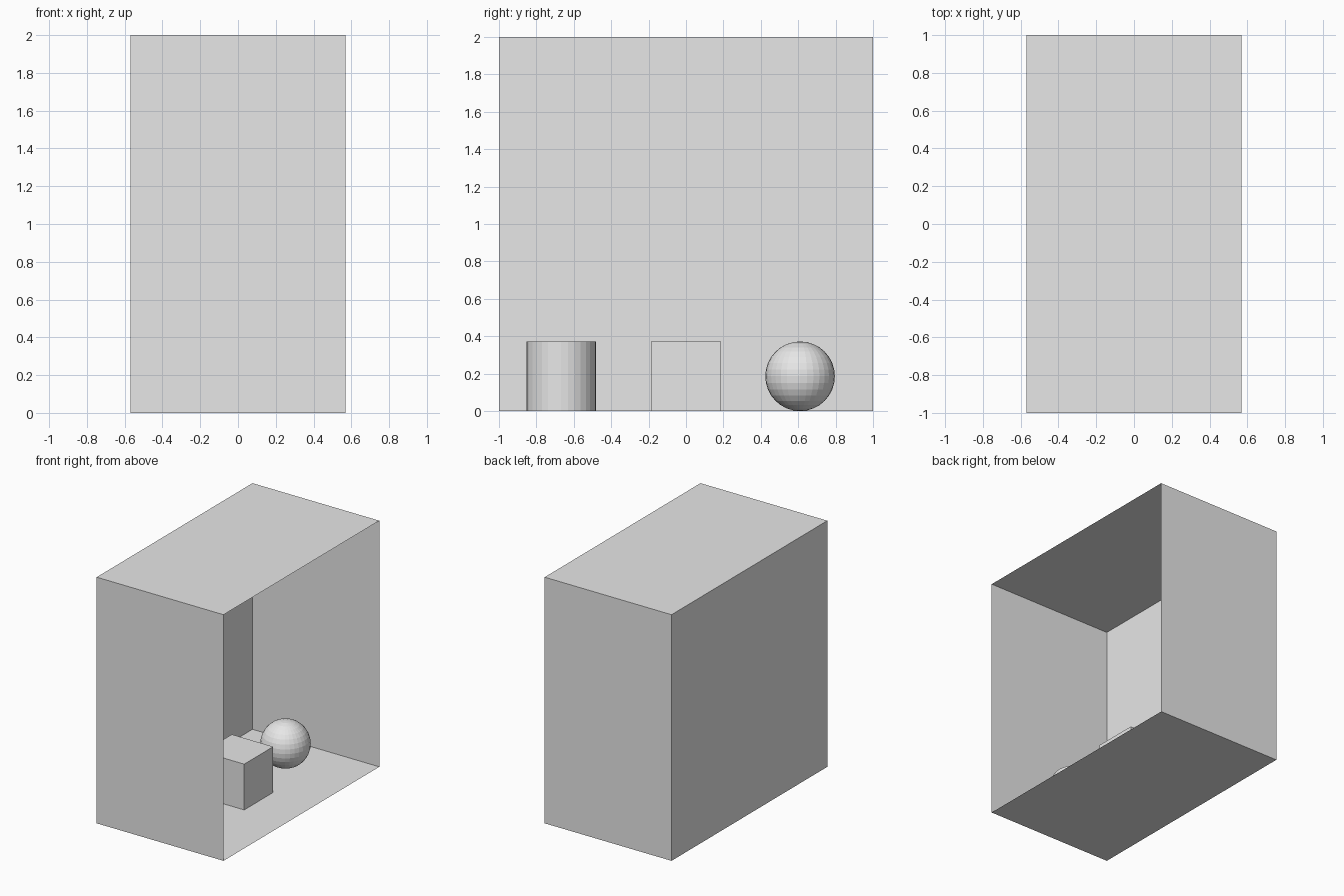
import bpy
import bmesh
from mathutils import Matrix

default_cube = bpy.data.objects.get("Cube")
if default_cube:
    bpy.data.objects.remove(default_cube, do_unlink=True)

# One plain grey for everything
GREY = (0.8, 0.8, 0.8, 1)
grey = bpy.data.materials.new("plain_grey")
grey.use_nodes = True
grey.diffuse_color = GREY
for node in grey.node_tree.nodes:
    if node.type == "BSDF_PRINCIPLED":
        node.inputs["Base Color"].default_value = GREY

WIDTH, DEPTH, HEIGHT = 1.14, 2.0, 2.0
SIZE = 0.372          # height of each solid
R = SIZE / 2


def add_part(name, bm):
    mesh = bpy.data.meshes.new(name)
    bm.to_mesh(mesh)
    bm.free()
    mesh.materials.append(grey)
    obj = bpy.data.objects.new(name, mesh)
    bpy.context.collection.objects.link(obj)
    return obj


# Thin-walled room, open on the +x side
bm = bmesh.new()
bmesh.ops.create_cube(bm, size=1, matrix=Matrix.Translation((0, 0, HEIGHT / 2))
                      @ Matrix.Diagonal((WIDTH, DEPTH, HEIGHT, 1)))
bm.normal_update()
open_side = [f for f in bm.faces if f.normal.x > 0.5]
bmesh.ops.delete(bm, geom=open_side, context="FACES")
add_part("room_shell", bm)

# Cylinder near the front wall
bm = bmesh.new()
bmesh.ops.create_cone(bm, cap_ends=True, segments=32, radius1=R, radius2=R,
                      depth=SIZE, matrix=Matrix.Translation((0, -0.667, R)))
add_part("cylinder_block", bm)

# Cube in the middle
bm = bmesh.new()
bmesh.ops.create_cube(bm, size=SIZE, matrix=Matrix.Translation((0, 0, R)))
add_part("cube_block", bm)

# Faceted ball near the back wall
bm = bmesh.new()
bmesh.ops.create_uvsphere(bm, u_segments=32, v_segments=16, radius=R,
                          matrix=Matrix.Translation((0, 0.61, R)))
add_part("ball", bm)
